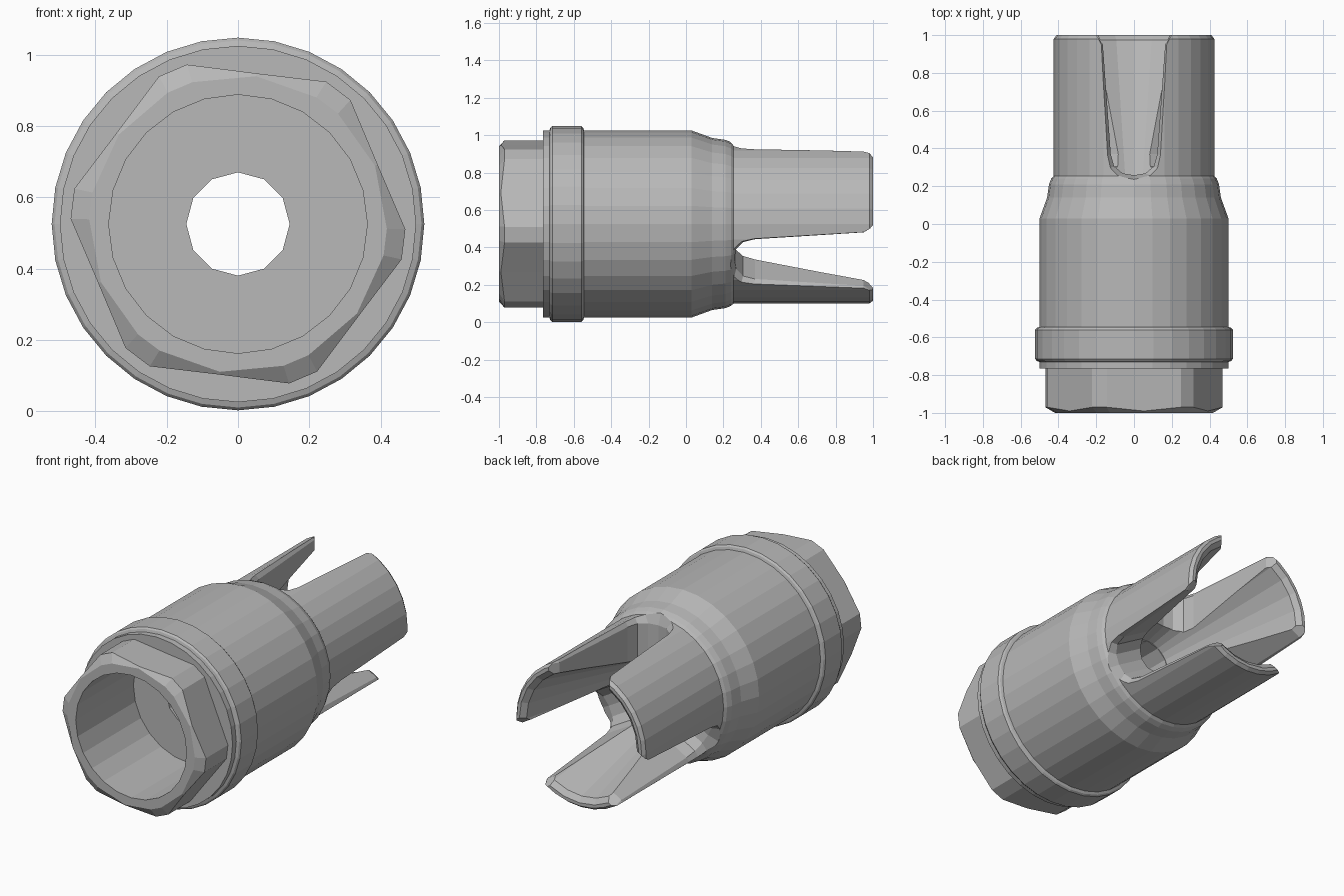
import bpy
import bmesh
from math import sin, cos, pi, radians
from mathutils import Matrix, Vector

cube = bpy.data.objects.get("Cube")
if cube:
    bpy.data.objects.remove(cube, do_unlink=True)

AXIS_Z = 0.525

steel = bpy.data.materials.new("steel_grey")
steel.use_nodes = True
GREY = (0.48, 0.48, 0.48, 1)
steel.diffuse_color = GREY
steel.node_tree.nodes["Principled BSDF"].inputs["Base Color"].default_value = GREY


def loft(name, rings, turn=0):
    """Closed solid through equal-length rings, turned about the y axis."""
    bm = bmesh.new()
    loops = [[bm.verts.new(p) for p in ring] for ring in rings]
    n = len(loops[0])
    for a, b in zip(loops, loops[1:]):
        for i in range(n):
            j = (i + 1) % n
            bm.faces.new((a[i], a[j], b[j], b[i]))
    bm.faces.new(loops[0])
    bm.faces.new(loops[-1])
    bmesh.ops.recalc_face_normals(bm, faces=bm.faces)
    place = Matrix.Translation((0, 0, AXIS_Z)) @ Matrix.Rotation(turn, 4, 'Y')
    bmesh.ops.transform(bm, matrix=place, verts=bm.verts)
    mesh = bpy.data.meshes.new(name)
    bm.to_mesh(mesh)
    bm.free()
    mesh.materials.append(steel)
    ob = bpy.data.objects.new(name, mesh)
    bpy.context.collection.objects.link(ob)
    return ob


def lathe(name, profile, sides):
    """Solid of revolution about y from (radius, y) pairs."""
    return loft(name, [[(r * sin(2 * pi * i / sides), y, r * cos(2 * pi * i / sides))
                        for i in range(sides)] for r, y in profile])


def cut(target, cutter):
    cutter.hide_render = True
    mod = target.modifiers.new("cut", 'BOOLEAN')
    mod.operation = 'DIFFERENCE'
    mod.solver = 'EXACT'
    mod.object = cutter
    bpy.context.view_layer.objects.active = target
    bpy.ops.object.modifier_apply(modifier=mod.name)
    bpy.data.objects.remove(cutter, do_unlink=True)


# Main body with collar, shoulder and prong sleeve
body = lathe("body", [
    (0.5, -0.765), (0.5, -0.73), (0.515, -0.725), (0.523, -0.715),
    (0.523, -0.56), (0.515, -0.55), (0.5, -0.545), (0.5, 0.03),
    (0.46, 0.14), (0.45, 0.21), (0.438, 0.24), (0.425, 0.255),
    (0.425, 0.98), (0.41, 1.0)], 32)

# Hex end: clipped corners and mid-flat points, with a wavy front chamfer
front, chamfer, back = [], [], []
for k in range(6):
    for offset, r, y in ((-5.2, 0.47, -0.97), (5.2, 0.47, -0.97), (30, 0.426, -0.99)):
        a = radians(53 + 60 * k + offset)
        front.append((0.418 * cos(a), -1, 0.418 * sin(a)))
        chamfer.append((r * cos(a), y, r * sin(a)))
        back.append((r * cos(a), -0.765, r * sin(a)))
hex_end = loft("hex_end", [front, chamfer, back])

# Front bore, small through hole and rear funnel
for part in (body, hex_end):
    cut(part, lathe("bore_cutter", [(0.363, -1.1), (0.363, -0.46)], 24))
cut(body, lathe("hole_cutter", [(0.145, -0.6), (0.145, 0.3)], 12))
cut(body, lathe("funnel_cutter", [(0.146, 0.12), (0.362, 0.975), (0.392, 1.0), (0.392, 1.1)], 24))


def slot_outline(height, grow):
    """U-shaped outline widening towards the open end."""
    half = [(0.2, 1.1), (0.2, 1.0), (0.165, 0.95), (0.123, 0.37),
            (0.105, 0.305), (0.06, 0.268)]
    half = [(x + grow, y - grow * 0.4 * (y < 0.5)) for x, y in half]
    tip = [(0, 0.258 - grow * 0.5)]
    outline = half + tip + [(-x, y) for x, y in reversed(half)]
    return [Vector((x, y, height)) for x, y in outline]


# Three slots with flared outer edges leave the three prongs
for k in range(3):
    cut(body, loft("slot_cutter", [slot_outline(0.02, 0), slot_outline(0.375, 0),
                                   slot_outline(0.5, 0.085)], k * 2 * pi / 3))
